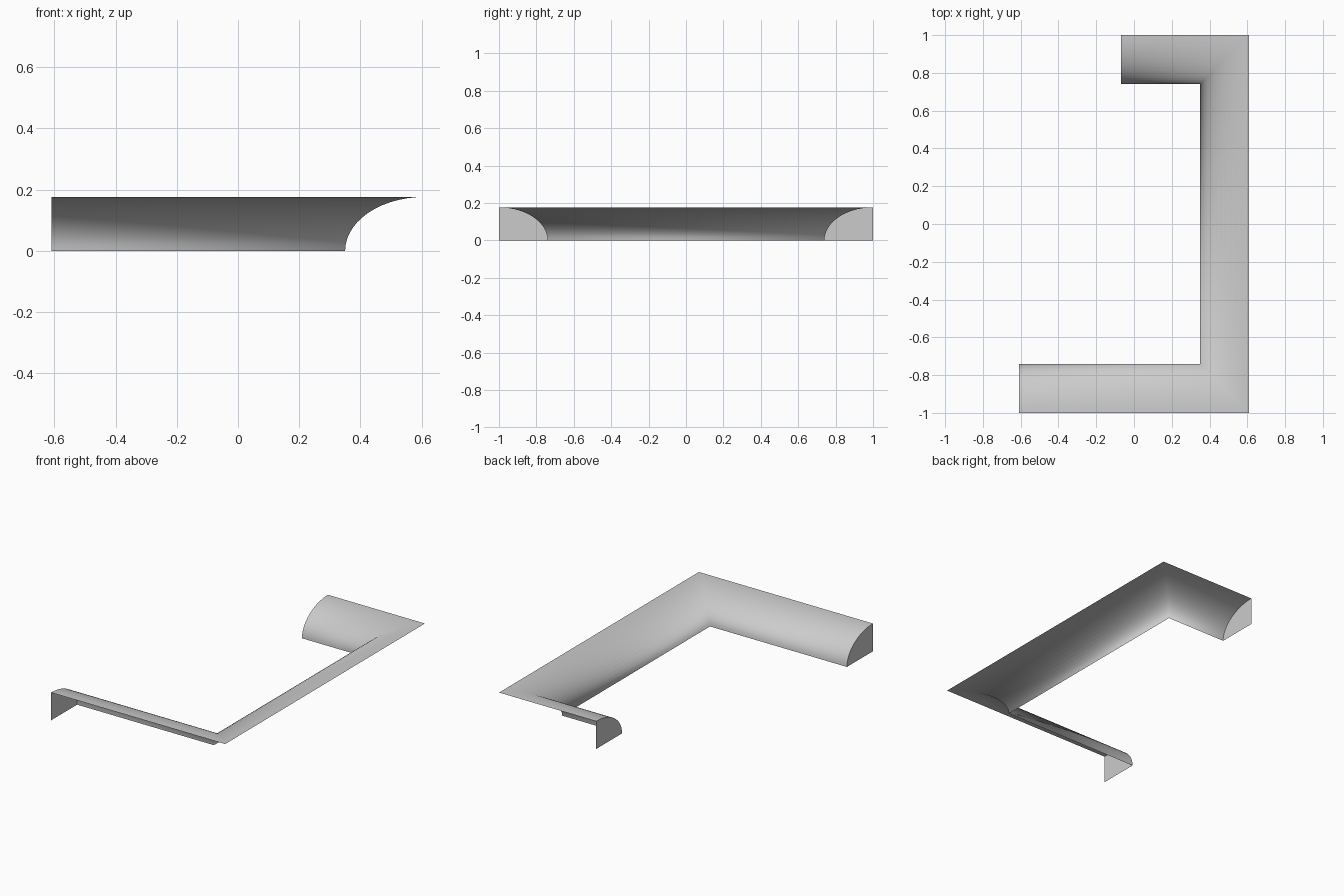
import bpy, bmesh, math

if "Cube" in bpy.data.objects:
    bpy.data.objects.remove(bpy.data.objects["Cube"])

WIDTH, HEIGHT, STEPS = 0.26, 0.176, 14
X_OUT, Y_OUT = 0.61, 1.0
FRONT_END, BACK_END = -0.61, -0.07

grey = bpy.data.materials.new("plain_grey")
grey.diffuse_color = (0.6, 0.6, 0.6, 1)
grey.use_nodes = True
grey.node_tree.nodes["Principled BSDF"].inputs["Base Color"].default_value = grey.diffuse_color

# Quarter-ellipse profile: (distance from outer edge, height), bottom to top
profile = [(WIDTH * math.cos(math.pi / 2 * i / STEPS),
            HEIGHT * math.sin(math.pi / 2 * i / STEPS)) for i in range(STEPS + 1)]


def make_object(name, bm, smooth):
    mesh = bpy.data.meshes.new(name)
    for f in bm.faces:
        f.smooth = smooth
    bm.to_mesh(mesh)
    bm.free()
    mesh.materials.append(grey)
    obj = bpy.data.objects.new(name, mesh)
    bpy.context.collection.objects.link(obj)
    return obj


# Open curved shell swept along the three mitred runs
bm = bmesh.new()
rows = []
for d, z in profile:
    path = [(BACK_END, Y_OUT - d), (X_OUT - d, Y_OUT - d),
            (X_OUT - d, d - Y_OUT), (FRONT_END, d - Y_OUT)]
    rows.append([bm.verts.new((x, y, z)) for x, y in path])
for low, high in zip(rows, rows[1:]):
    for k in range(3):
        bm.faces.new((low[k], high[k], high[k + 1], low[k + 1]))
bm.normal_update()
if sum(f.normal.z for f in bm.faces) < 0:
    bmesh.ops.reverse_faces(bm, faces=bm.faces[:])
make_object("cove_shell", bm, True)


# Flat caps closing the two free ends
def end_cap(name, x, side):
    bm = bmesh.new()
    pts = profile + [(0, 0)]
    face = bm.faces.new([bm.verts.new((x, side * (Y_OUT - d), z)) for d, z in pts])
    face.normal_update()
    if face.normal.x > 0:
        face.normal_flip()
    make_object(name, bm, False)


end_cap("front_end_cap", FRONT_END, -1)
end_cap("back_end_cap", BACK_END, 1)
